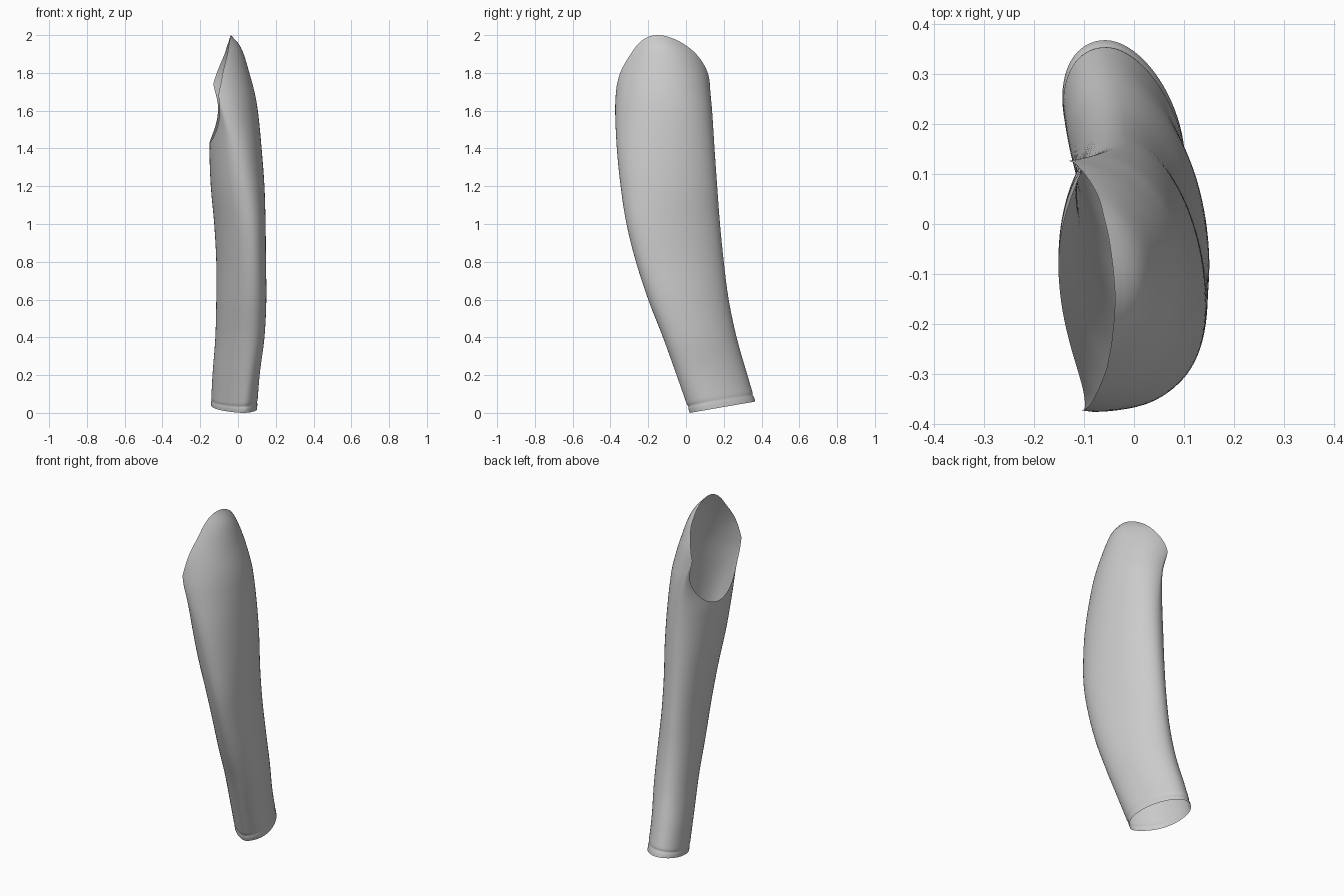
import bpy, bmesh, math

if "Cube" in bpy.data.objects:
    bpy.data.objects.remove(bpy.data.objects["Cube"])

# Sleeve sections: z, front y, back y, left x, right x, x of widest point, skew
SECTIONS = [
    (0.00, 0.02, 0.385, -0.145, 0.10, -0.015, -0.045),
    (0.20, -0.05, 0.325, -0.135, 0.115, 0.00, -0.05),
    (0.40, -0.122, 0.268, -0.12, 0.14, 0.015, -0.05),
    (0.60, -0.20, 0.226, -0.115, 0.15, 0.02, -0.05),
    (0.80, -0.265, 0.20, -0.115, 0.148, 0.02, -0.05),
    (1.00, -0.315, 0.18, -0.126, 0.146, 0.015, -0.045),
    (1.20, -0.346, 0.165, -0.144, 0.14, 0.00, -0.03),
    (1.40, -0.366, 0.151, -0.151, 0.125, -0.025, -0.015),
    (1.60, -0.375, 0.138, -0.143, 0.105, -0.075, 0.0),
    (1.70, -0.371, 0.129, -0.19, 0.087, -0.11, 0.0),
    (1.80, -0.365, 0.121, -0.38, 0.06, -0.16, 0.0),
    (1.90, -0.352, 0.102, -0.50, 0.03, -0.234, 0.0),
    (1.95, -0.355, 0.085, -0.65, 0.006, -0.32, 0.0),
    (2.00, -0.360, 0.060, -0.76, -0.038, -0.40, 0.0),
]
COLS, ROWS = 96, 90


def section(z):
    """Smoothly interpolated section values at height z."""
    n = len(SECTIONS)
    i = 0
    while i < n - 2 and z > SECTIONS[i + 1][0]:
        i += 1
    a, b = SECTIONS[i], SECTIONS[i + 1]
    p, q = SECTIONS[max(i - 1, 0)], SECTIONS[min(i + 2, n - 1)]
    h = b[0] - a[0]
    u = max(0.0, min(1.0, (z - a[0]) / h))
    out = []
    for k in range(1, 7):
        m0 = (b[k] - p[k]) / (b[0] - p[0]) * h
        m1 = (q[k] - a[k]) / (q[0] - a[0]) * h
        out.append((2*u**3 - 3*u*u + 1) * a[k] + (u**3 - 2*u*u + u) * m0
                   + (3*u*u - 2*u**3) * b[k] + (u**3 - u*u) * m1)
    return out


def sleeve_point(ang, t):
    c, s = math.cos(ang), math.sin(ang)
    z_low = 0.03 + 0.03 * s                                 # slanted cuff edge
    z_top = 1.715 + 0.285 * c + 0.03 * s * (1 - abs(c))     # slanted armhole rim
    z = z_low + (z_top - z_low) * t
    yf, yb, xl, xr, cx, k = section(z)
    half = (xr - cx) if c > 0 else (cx - xl)
    half = math.sqrt(max(half * half - k * k, 1e-4))
    # pinched front crease near the cuff
    pinch = 1 - 0.3 * max(0, 1 - z / 0.35) * max(0, -s) ** 4
    # hem groove just above the cuff edge
    g = 1 - 0.02 * math.exp(-((t - 0.02) / 0.005) ** 2)
    x = cx + (half * c * pinch + k * s) * g
    y = (yf + yb) / 2 + (yb - yf) / 2 * s * g
    return x, y, z


# Open, single-layer sleeve tube, with finer rows at the hem
levels = [0, 0.006, 0.011, 0.015, 0.018, 0.02, 0.022, 0.025, 0.029, 0.034]
levels += [0.034 + 0.966 * j / ROWS for j in range(1, ROWS + 1)]
bm = bmesh.new()
rings = [[bm.verts.new(sleeve_point(2 * math.pi * i / COLS, t)) for i in range(COLS)]
         for t in levels]
for lo, hi in zip(rings, rings[1:]):
    for i in range(COLS):
        j = (i + 1) % COLS
        bm.faces.new((lo[i], lo[j], hi[j], hi[i]))
mesh = bpy.data.meshes.new("sleeve")
bm.to_mesh(mesh)
bm.free()
sleeve = bpy.data.objects.new("sleeve", mesh)
bpy.context.collection.objects.link(sleeve)
bpy.context.view_layer.objects.active = sleeve
sleeve.select_set(True)
bpy.ops.object.shade_smooth_by_angle(angle=math.radians(40))
